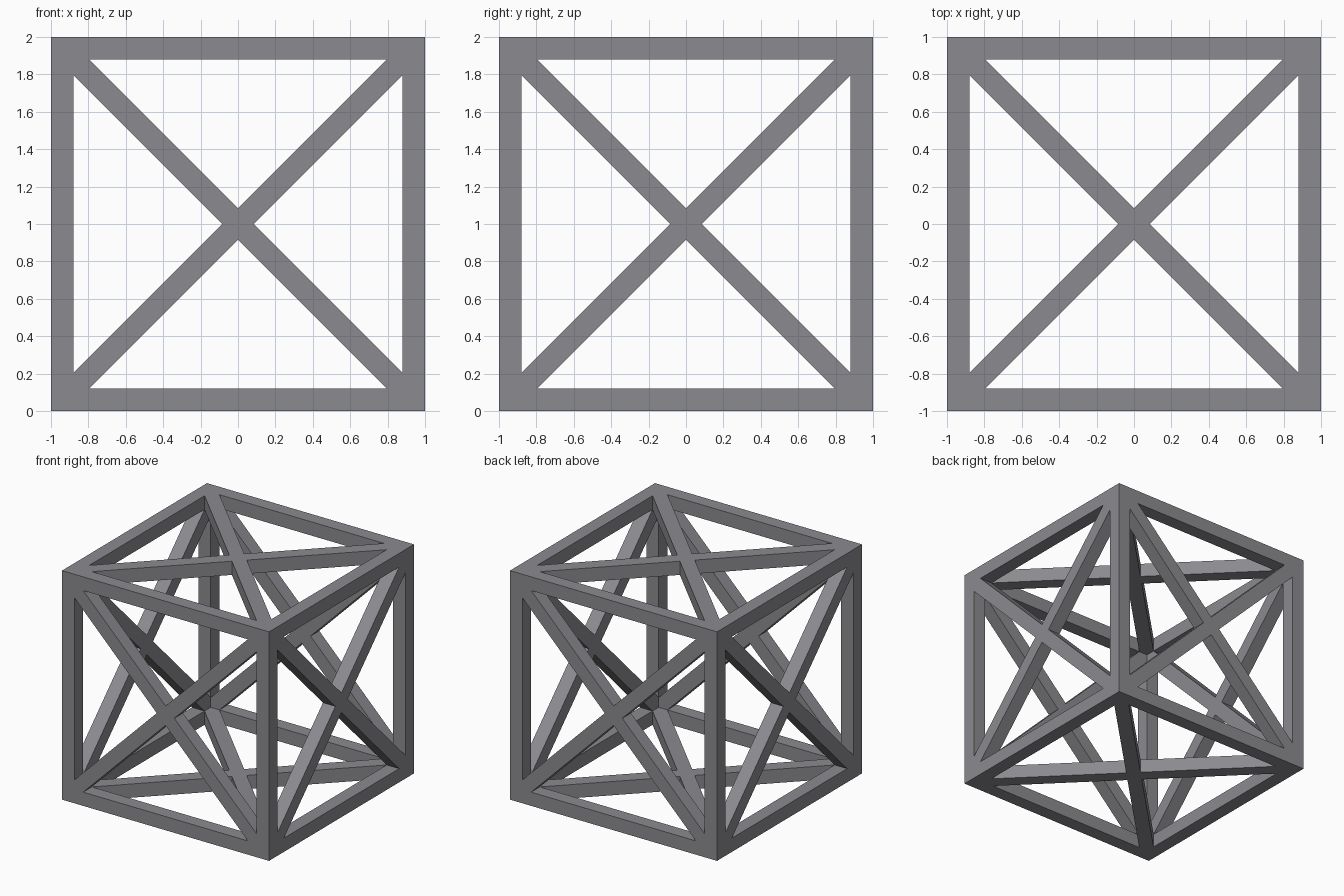
import bpy, bmesh, math
from mathutils import Matrix, Vector

if "Cube" in bpy.data.objects:
    bpy.data.objects.remove(bpy.data.objects["Cube"])

BEAM = 0.12                        # beam thickness, edges and diagonals
INNER = 1 - BEAM                   # inner half size of the frame
TIP = BEAM / math.sqrt(2)          # distance of triangle tips from face centre
SIDE = INNER - TIP                 # half length of a triangle's long side

grey = bpy.data.materials.new("steel grey")
grey.diffuse_color = (0.26, 0.255, 0.275, 1)
grey.use_nodes = True
grey.node_tree.nodes["Principled BSDF"].inputs["Base Color"].default_value = grey.diffuse_color

bm = bmesh.new()


def face(rot, pts):
    """Add one polygon from (x, y, z) points, turned onto its cube side."""
    bm.faces.new([bm.verts.new(rot @ Vector(p)) for p in pts])


def braced_side(rot):
    """One cube side: border beams and an X brace around four triangular openings."""
    def layer(z, h):
        quarter = [(-h, -h), (-SIDE, -INNER), (SIDE, -INNER), (0, -TIP)]
        return [[Matrix.Rotation(k * math.pi / 2, 3, 'Z') @ Vector((x, y, z))
                 for x, y in quarter] for k in range(4)]
    out, inn = layer(1, 1), layer(INNER, INNER)
    for k in range(4):
        c, a, b, t = out[k]
        c2, a2, b2, t2 = inn[k]
        nc, (_, _, pb, pt) = out[(k + 1) % 4][0], out[k - 1]
        _, _, pb2, pt2 = inn[k - 1]
        face(rot, [c, nc, b, a])           # border beam
        face(rot, [c, a, pb])              # corner
        face(rot, [pb, a, t, pt])          # diagonal, outside
        face(rot, [c2, pb2, a2])           # inner corner
        face(rot, [pt2, t2, a2, pb2])      # diagonal, inside
        for p, q, p2, q2 in ((a, b, a2, b2), (b, t, b2, t2), (t, a, t2, a2)):
            face(rot, [p, q, q2, p2])      # walls of the opening
    face(rot, [q[3] for q in out])         # crossing of the diagonals
    face(rot, [q[3] for q in reversed(inn)])


for i in range(4):
    braced_side(Matrix.Rotation(i * math.pi / 2, 3, 'X'))
for s in (1, -1):
    braced_side(Matrix.Rotation(s * math.pi / 2, 3, 'Y'))

# weld the six sides into one closed frame and stand it on the floor
bmesh.ops.remove_doubles(bm, verts=bm.verts, dist=1e-4)
bmesh.ops.recalc_face_normals(bm, faces=bm.faces)
bmesh.ops.translate(bm, verts=bm.verts, vec=(0, 0, 1))

mesh = bpy.data.meshes.new("braced_cube_frame")
bm.to_mesh(mesh)
bm.free()
mesh.materials.append(grey)
frame = bpy.data.objects.new("braced_cube_frame", mesh)
bpy.context.collection.objects.link(frame)
